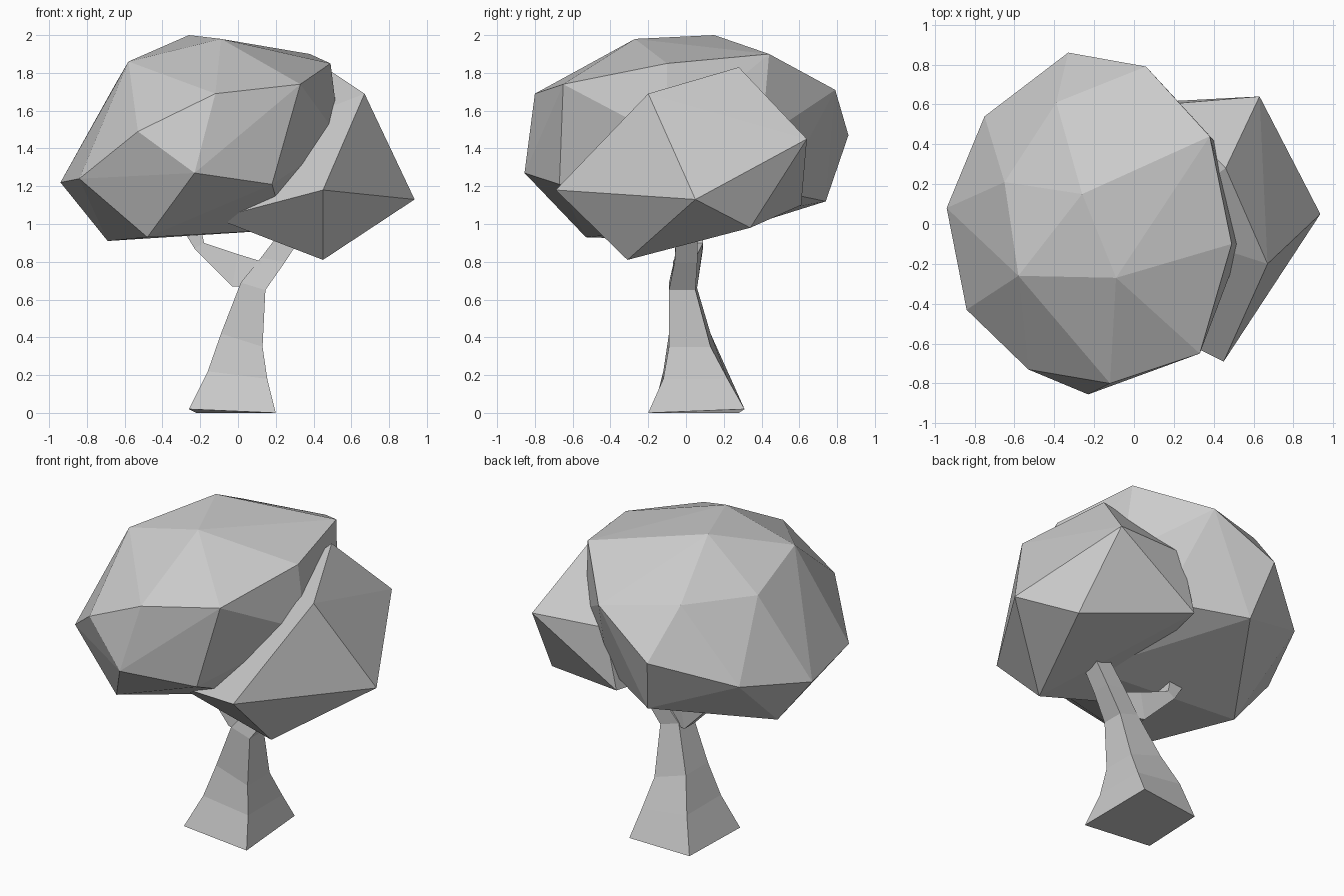
import bpy, bmesh

def finish(name, bm):
    bmesh.ops.recalc_face_normals(bm, faces=bm.faces)
    me = bpy.data.meshes.new(name)
    bm.to_mesh(me)
    bm.free()
    ob = bpy.data.objects.new(name, me)
    bpy.context.collection.objects.link(ob)
    return ob

def faceted_clump(name, pts):
    """Convex faceted foliage mass wrapped around a few corner points."""
    bm = bmesh.new()
    for p in pts:
        bm.verts.new(p)
    bmesh.ops.convex_hull(bm, input=bm.verts)
    bmesh.ops.delete(bm, geom=[v for v in bm.verts if not v.link_faces], context='VERTS')
    return finish(name, bm)

def loft(name, rings):
    """Four-sided limb through successive rings of corners."""
    bm = bmesh.new()
    loops = [[bm.verts.new(p) for p in r] for r in rings]
    for a, b in zip(loops, loops[1:]):
        for i in range(4):
            j = (i + 1) % 4
            bm.faces.new((a[i], a[j], b[j], b[i]))
    bm.faces.new(loops[0][::-1])
    bm.faces.new(loops[-1])
    return finish(name, bm)

def ring(x0, x1, y0, y1, z0, z1):
    """Rectangle in plan whose height runs from z0 (left) to z1 (right)."""
    return [(x0, y0, z0), (x1, y0, z1), (x1, y1, z1), (x0, y1, z0)]

# Main crown
faceted_clump("large_crown", [
    (-.26, .15, 2.0), (-.09, -.27, 1.98), (.38, .44, 1.90), (.49, -.10, 1.85),
    (-.58, -.26, 1.86), (-.12, -.80, 1.69), (.33, -.65, 1.74), (-.53, -.73, 1.49),
    (-.23, -.855, 1.27), (-.84, -.43, 1.24), (-.94, .08, 1.22), (-.69, .07, .91),
    (-.48, -.53, .93), (.18, -.67, 1.21), (-.65, .21, 1.74), (-.39, .61, 1.76),
    (.06, .79, 1.71), (-.33, .86, 1.47), (-.75, .54, 1.31), (-.25, .74, 1.12),
    (.25, -.10, .97), (.54, -.10, 1.45), (.42, .40, 1.45), (.20, .50, 1.17)])

# Side crown
faceted_clump("small_crown", [
    (.67, -.20, 1.69), (.935, .05, 1.13), (.45, -.69, 1.18), (.45, -.31, .81),
    (.63, .64, 1.45), (.46, .28, 1.83), (.70, .34, .98), (.06, .61, 1.10),
    (-.12, -.41, 1.03), (.15, .60, 1.47), (.05, .0, 1.45)])

# Trunk flaring to the ground and leaning into the right branch
loft("trunk", [
    [(-.26, -.17, .02), (.20, -.20, 0), (.18, .31, .02), (-.22, .28, 0)],
    ring(-.16, .155, -.12, .22, .22, .18),
    ring(-.09, .13, -.09, .13, .42, .35),
    ring(.015, .145, -.09, .05, .69, .65),
    ring(.12, .25, -.06, .06, .82, .80),
    ring(.25, .36, -.05, .06, .99, .97)])

# Left branch
loft("left_branch", [
    [(.03, -.07, .67), (.03, .04, .67), (.13, .04, .80), (.13, -.07, .80)],
    [(-.03, -.05, .67), (-.03, .06, .67), (.0, .06, .84), (.0, -.05, .84)],
    [(-.23, -.02, .87), (-.23, .09, .87), (-.18, .09, .90), (-.18, -.02, .90)],
    [(-.31, -.02, 1.0), (-.31, .09, 1.0), (-.20, .09, 1.0), (-.20, -.02, 1.0)]])
